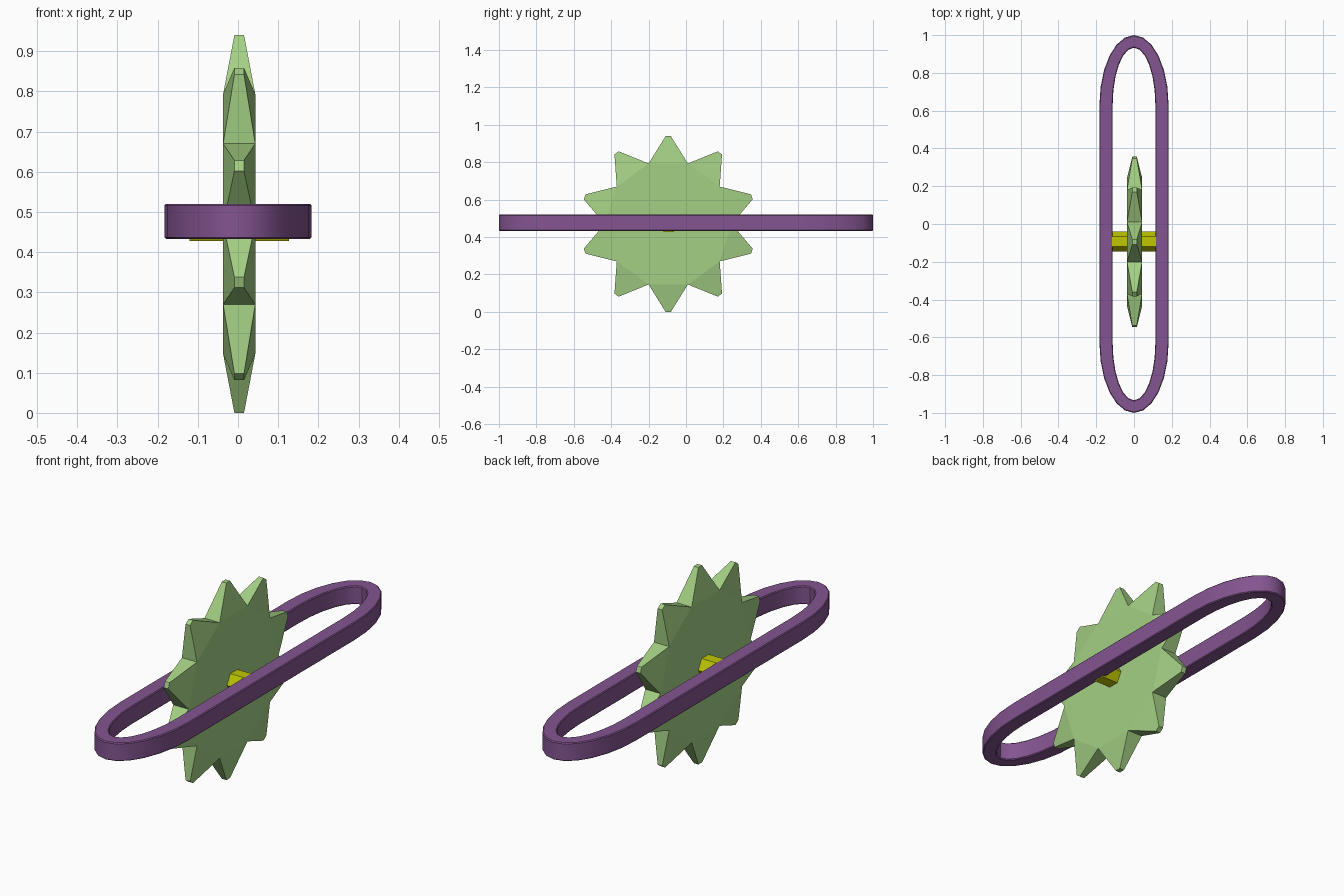
import bpy, bmesh
from math import sin, cos, pi

if "Cube" in bpy.data.objects:
    bpy.data.objects.remove(bpy.data.objects["Cube"])

CY, CZ, CX = -0.095, 0.47, 0.003   # wheel centre


def material(name, rgb):
    m = bpy.data.materials.new(name)
    m.diffuse_color = (*rgb, 1)
    m.use_nodes = True
    m.node_tree.nodes["Principled BSDF"].inputs["Base Color"].default_value = m.diffuse_color
    return m


def finish(bm, name, mat):
    bmesh.ops.recalc_face_normals(bm, faces=bm.faces)
    me = bpy.data.meshes.new(name)
    bm.to_mesh(me)
    bm.free()
    ob = bpy.data.objects.new(name, me)
    bpy.context.collection.objects.link(ob)
    me.materials.append(mat)
    return ob


def smooth(ob, angle):
    bpy.ops.object.select_all(action='DESELECT')
    ob.select_set(True)
    bpy.context.view_layer.objects.active = ob
    bpy.ops.object.shade_smooth_by_angle(angle=angle)


green = material("green", (0.37, 0.63, 0.23))
purple = material("purple", (0.23, 0.09, 0.28))
yellow = material("yellow", (0.53, 0.58, 0.0))

# Star wheel: ten-sided disc with tapered blunt teeth
TEETH, R_ROOT, R_TIP = 10, 0.34, 0.47
bm = bmesh.new()


def wheel_vert(x, r, t, a):
    # r along the radial direction a, t along its tangent
    return bm.verts.new((CX + x, CY + r * sin(a) + t * cos(a), CZ + r * cos(a) - t * sin(a)))


step = 2 * pi / TEETH
root = [[wheel_vert(x, R_ROOT, 0, (i - 0.5) * step) for i in range(TEETH)] for x in (-0.04, 0.04)]
for ring in root:
    bm.faces.new(ring)
for i in range(TEETH):
    j = (i + 1) % TEETH
    base = [root[0][i], root[0][j], root[1][j], root[1][i]]
    tip = [wheel_vert(x, R_TIP, t, i * step)
           for x, t in ((-0.012, -0.014), (-0.012, 0.014), (0.012, 0.014), (0.012, -0.014))]
    for k in range(4):
        n = (k + 1) % 4
        bm.faces.new((base[k], base[n], tip[n], tip[k]))
    bm.faces.new(tip)
finish(bm, "star_wheel", green)

# Long frame loop: straight sides with elliptical ends
N, STRAIGHT = 12, 0.63


def loop(rx, ry):
    pts = []
    for s in (0, pi):
        for i in range(N + 1):
            a = s + pi * i / N
            pts.append((rx * cos(a), ry * sin(a) + (STRAIGHT if s == 0 else -STRAIGHT)))
    return pts


bm = bmesh.new()
outer, inner = loop(0.183, 0.37), loop(0.113, 0.303)
rings = [[bm.verts.new((x, y, z)) for x, y in pts]
         for pts, z in ((outer, 0.433), (outer, 0.52), (inner, 0.52), (inner, 0.433))]
count = len(outer)
for k in range(4):
    a, b = rings[k], rings[(k + 1) % 4]
    for i in range(count):
        j = (i + 1) % count
        bm.faces.new((a[i], a[j], b[j], b[i]))
frame = finish(bm, "frame_loop", purple)
bev = frame.modifiers.new("soft_edges", 'BEVEL')
bev.width = 0.004
bev.segments = 1
bev.limit_method = 'ANGLE'
bev.angle_limit = 1.0
smooth(frame, 0.55)

# Hexagonal axle through the wheel
bm = bmesh.new()
ends = [[bm.verts.new((CX + x, CY + 0.003 + 0.053 * cos(i * pi / 3), CZ + 0.003 + 0.053 * sin(i * pi / 3)))
         for i in range(6)] for x in (-0.124, 0.124)]
for e in ends:
    bm.faces.new(e)
for i in range(6):
    j = (i + 1) % 6
    bm.faces.new((ends[0][i], ends[0][j], ends[1][j], ends[1][i]))
finish(bm, "axle", yellow)
